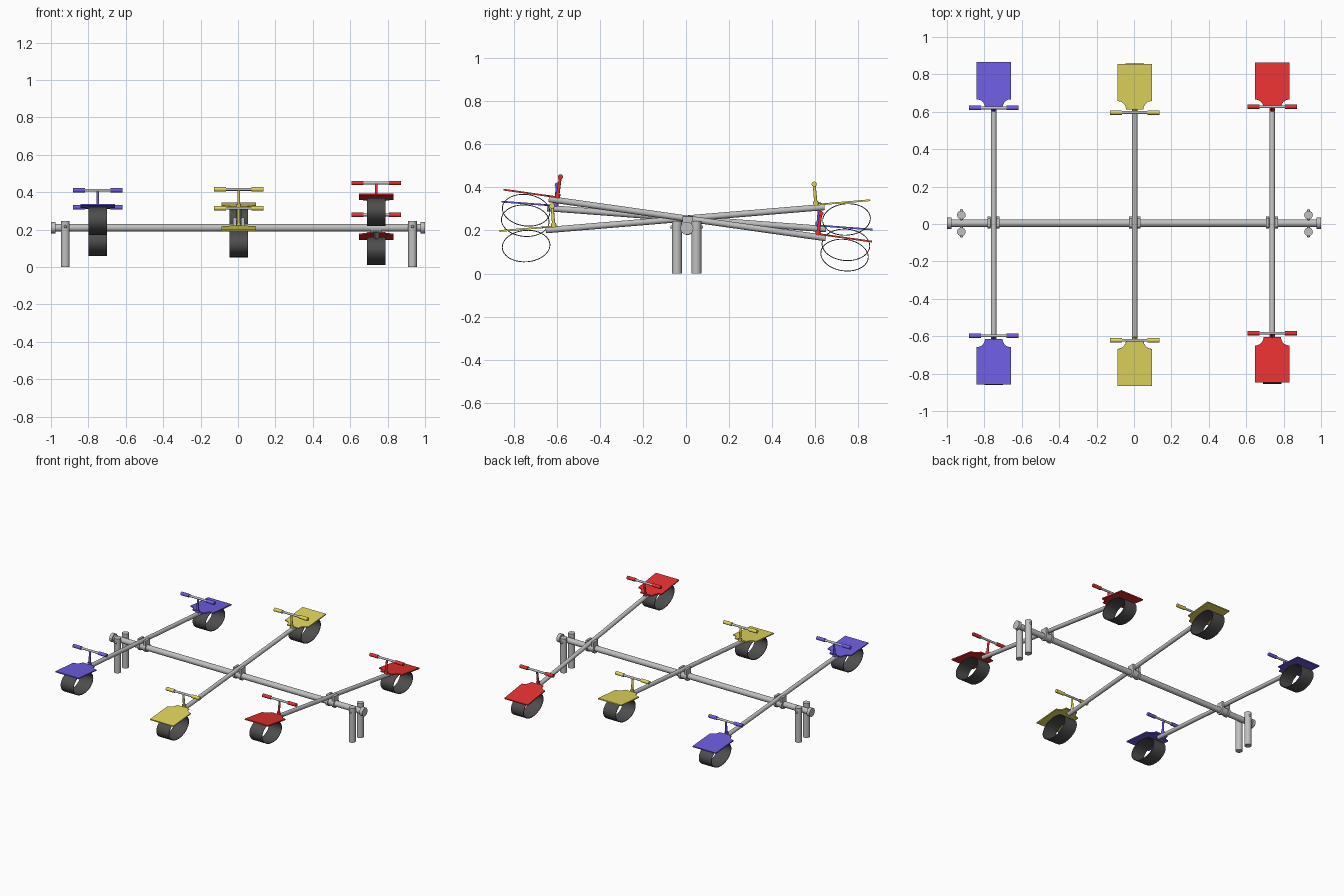
import bpy, bmesh, math
from mathutils import Matrix, Vector

cube = bpy.data.objects.get("Cube")
if cube:
    bpy.data.objects.remove(cube, do_unlink=True)


def material(name, rgb):
    m = bpy.data.materials.new(name)
    m.use_nodes = True
    m.diffuse_color = (*rgb, 1)
    m.node_tree.nodes["Principled BSDF"].inputs["Base Color"].default_value = (*rgb, 1)
    return m


STEEL = material("steel grey", (0.53, 0.53, 0.53))
RUBBER = material("dark rubber", (0.075, 0.075, 0.075))
BLUE = material("blue paint", (0.155, 0.11, 0.75))
YELLOW = material("yellow paint", (0.76, 0.67, 0.11))
RED = material("red paint", (0.8, 0.03, 0.03))


def finish(name, bm, mat, frame, smooth=True):
    bmesh.ops.recalc_face_normals(bm, faces=bm.faces)
    me = bpy.data.meshes.new(name)
    bm.to_mesh(me)
    bm.free()
    me.materials.append(mat)
    ob = bpy.data.objects.new(name, me)
    ob.matrix_world = frame
    bpy.context.collection.objects.link(ob)
    if smooth:
        bpy.ops.object.select_all(action='DESELECT')
        ob.select_set(True)
        bpy.context.view_layer.objects.active = ob
        bpy.ops.object.shade_smooth_by_angle(angle=math.radians(35))


WORLD = Matrix.Identity(4)


def rod(name, a, b, r, mat, frame=WORLD, r2=None, sides=24):
    a, b = Vector(a), Vector(b)
    bm = bmesh.new()
    turn = (b - a).to_track_quat('Z', 'Y').to_matrix().to_4x4()
    bmesh.ops.create_cone(bm, cap_ends=True, segments=sides, radius1=r,
                          radius2=r if r2 is None else r2, depth=(b - a).length,
                          matrix=Matrix.Translation((a + b) / 2) @ turn)
    finish(name, bm, mat, frame)


def box(name, centre, size, mat):
    bm = bmesh.new()
    bmesh.ops.create_cube(bm, size=1, matrix=Matrix.Translation(centre) @ Matrix.Diagonal((*size, 1)))
    finish(name, bm, mat, WORLD, False)


def seat(name, mat, frame):
    # flat board with scooped corners toward the neck
    half, near, far, scoop = 0.092, 0.62, 0.864, 0.045
    side = [(half, far)]
    for i in range(9):
        t = math.radians(90 + 90 * i / 8)
        side.append((half + scoop * math.cos(t), near + scoop * math.sin(t)))
    outline = side + [(-x, y) for x, y in reversed(side)]
    bm = bmesh.new()
    f = bm.faces.new([bm.verts.new((x, y, 0.010)) for x, y in outline])
    up = bmesh.ops.extrude_face_region(bm, geom=[f])
    bmesh.ops.translate(bm, vec=(0, 0, 0.008),
                        verts=[v for v in up["geom"] if isinstance(v, bmesh.types.BMVert)])
    finish(name, bm, mat, frame, False)


def tyre(name, frame):
    # squashed open hoop under the seat
    bm = bmesh.new()
    n = 40
    rings = []
    for x, wall in ((-0.05, 0), (0.05, 0), (0.05, 0.004), (-0.05, 0.004)):
        ring = []
        for i in range(n):
            t = math.tau * i / n
            ring.append(bm.verts.new((x, 0.747 + (0.113 - wall) * math.cos(t),
                                      -0.066 + (0.075 - wall) * math.sin(t))))
        rings.append(ring)
    for k in range(4):
        a, b = rings[k], rings[(k + 1) % 4]
        for i in range(n):
            j = (i + 1) % n
            bm.faces.new((a[i], a[j], b[j], b[i]))
    finish(name, bm, RUBBER, frame)


# support frame: long axle, end caps and paired posts
AXLE_Y, AXLE_Z = 0.004, 0.21
rod("axle", (-0.99, AXLE_Y, AXLE_Z), (0.99, AXLE_Y, AXLE_Z), 0.02, STEEL)
for s, side in ((1, "left"), (-1, "right")):
    rod(side + "_end_cap", (s * 0.977, AXLE_Y, AXLE_Z), (s, AXLE_Y, AXLE_Z), 0.03, STEEL)
    for d, end in ((-1, "front"), (1, "back")):
        x, y = s * 0.928 + 0.005, d * 0.045 + 0.003
        rod(f"{side}_{end}_post", (x, y, 0), (x, y, 0.245), 0.023, STEEL)
        for k in (-1, 1):
            rod(f"{side}_{end}_bolt", (x, y + k * 0.018, 0.216), (x, y + k * 0.031, 0.216),
                0.01, STEEL, r2=0.005, sides=12)

# three seesaws, each with its own tilt and colour
for label, px, py, slope, paint in (("blue", -0.75, 0.003, -0.0753, BLUE),
                                    ("yellow", 0.004, -0.004, 0.083, YELLOW),
                                    ("red", 0.739, 0.006, -0.141, RED)):
    # clamp holding the beam on the axle
    cy = AXLE_Y + 0.004
    rod(label + "_clamp_sleeve", (px - 0.03, cy, AXLE_Z), (px + 0.03, cy, AXLE_Z), 0.026, STEEL)
    for s in (-1, 1):
        cx = px + s * 0.024
        rod(label + "_clamp_ring", (cx - 0.008, cy, AXLE_Z), (cx + 0.008, cy, AXLE_Z), 0.031, STEEL)
        box(label + "_clamp_cheek", (cx, cy, 0.24), (0.016, 0.05, 0.05), STEEL)
    tilt = Matrix.Translation((px, py, 0.255)) @ Matrix.Rotation(math.atan(slope), 4, 'X')
    rod(label + "_beam", (0, -0.65, 0), (0, 0.65, 0), 0.0145, STEEL, tilt)

    for turn, end in ((0, "back"), (math.pi, "front")):
        fr = tilt @ Matrix.Rotation(turn, 4, 'Z')
        name = f"{label}_{end}_"
        seat(name + "seat", paint, fr)
        tyre(name + "tyre", fr)
        # handlebar with coloured grips
        bar_y, bar_z = 0.611, 0.11
        rod(name + "handle_foot", (0, bar_y, 0.008), (0, bar_y, 0.03), 0.012, paint, fr)
        rod(name + "handle_post", (0, bar_y, 0.01), (0, bar_y, bar_z), 0.008, paint, fr, r2=0.0065)
        rod(name + "handlebar", (-0.12, bar_y, bar_z), (0.12, bar_y, bar_z), 0.0075, STEEL, fr)
        for s in (-1, 1):
            rod(name + "grip", (s * 0.068, bar_y, bar_z), (s * 0.132, bar_y, bar_z), 0.012, paint, fr)
